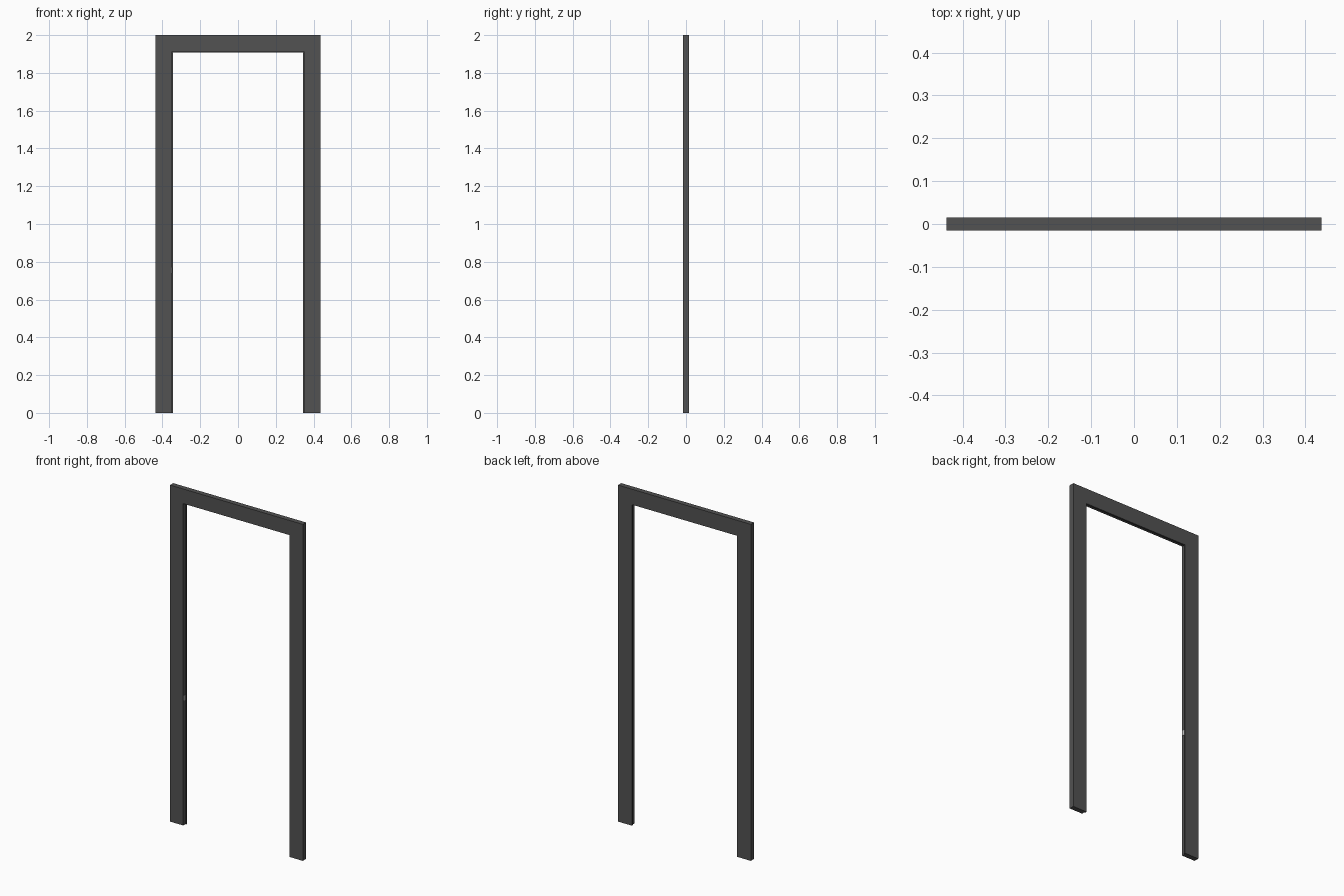
import bpy, bmesh

if "Cube" in bpy.data.objects:
    bpy.data.objects.remove(bpy.data.objects["Cube"])

HALF_W, HEIGHT = 0.437, 2.0


def material(name, rgb):
    m = bpy.data.materials.new(name)
    m.diffuse_color = (*rgb, 1)
    m.use_nodes = True
    m.node_tree.nodes["Principled BSDF"].inputs["Base Color"].default_value = m.diffuse_color
    return m


def make_object(name, bm, mat):
    bmesh.ops.recalc_face_normals(bm, faces=bm.faces)
    me = bpy.data.meshes.new(name)
    bm.to_mesh(me)
    bm.free()
    me.materials.append(mat)
    ob = bpy.data.objects.new(name, me)
    bpy.context.collection.objects.link(ob)
    return ob


dark = material("dark_paint", (0.085, 0.085, 0.085))
metal = material("light_metal", (0.6, 0.6, 0.6))

# Door frame: rebated cross-section (inset from outer edge, y) mitred round the opening
section = [(0, -0.015), (0.087, -0.015), (0.087, 0.005),
           (0.092, 0.005), (0.092, 0.015), (0, 0.015)]
stations = [(-1, False), (-1, True), (1, True), (1, False)]
bm = bmesh.new()
rings = []
for side, top in stations:
    rings.append([bm.verts.new((side * (HALF_W - d), y, HEIGHT - d if top else 0))
                  for d, y in section])
n = len(section)
for a, b in zip(rings, rings[1:]):
    for i in range(n):
        j = (i + 1) % n
        bm.faces.new((a[i], a[j], b[j], b[i]))
bm.faces.new(rings[0])
bm.faces.new(rings[-1])
make_object("door_frame", bm, dark)

# Small strike plate in the rebate of the left jamb
bm = bmesh.new()
bmesh.ops.create_cube(bm, size=1)
for v in bm.verts:
    v.co.x = v.co.x * 0.004 - 0.3495
    v.co.y = v.co.y * 0.012 - 0.005
    v.co.z = v.co.z * 0.03 + 0.755
make_object("strike_plate", bm, metal)
